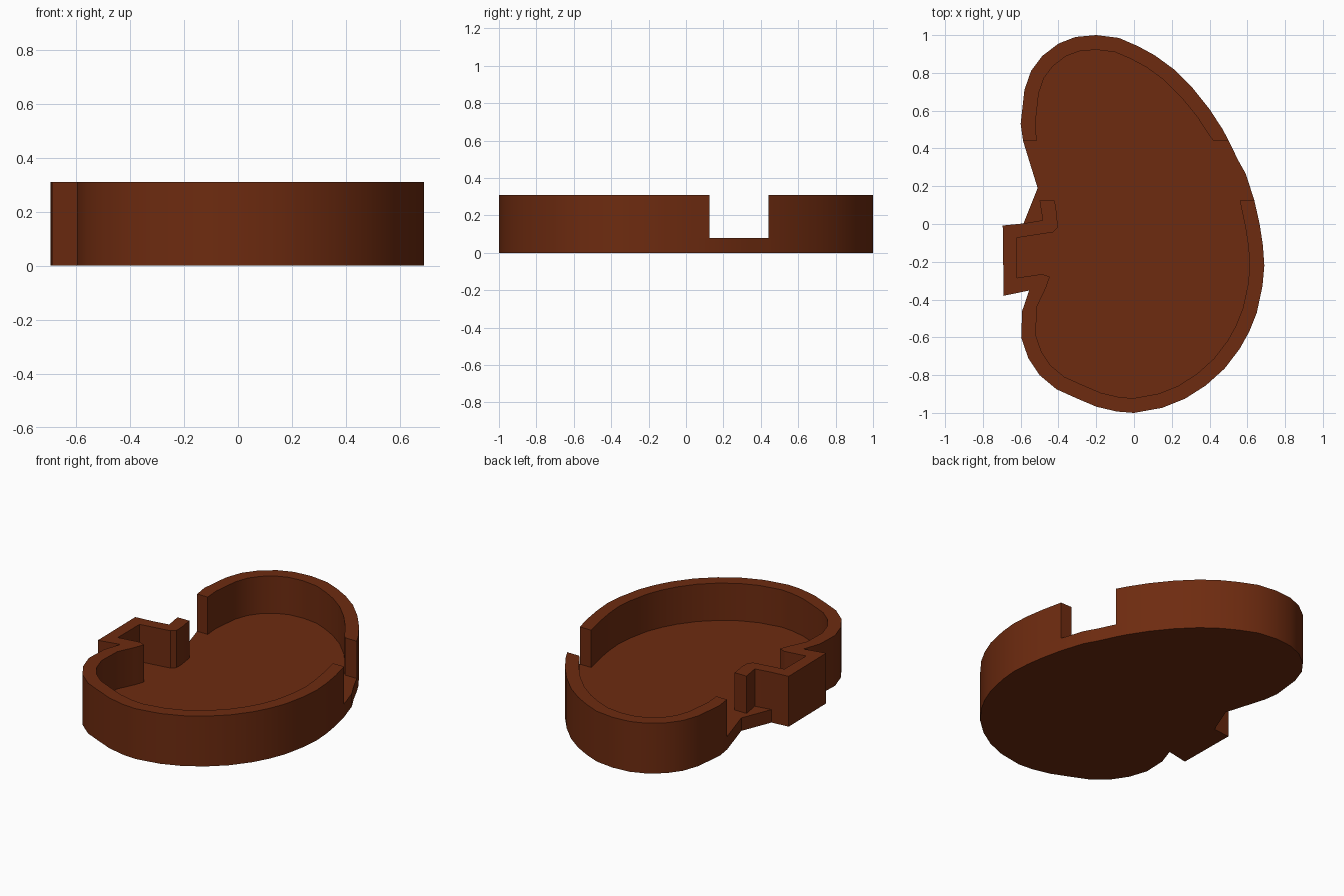
import bpy, bmesh, math
from mathutils import Vector

if "Cube" in bpy.data.objects:
    bpy.data.objects.remove(bpy.data.objects["Cube"])

FLOOR, TOP, WALL = 0.08, 0.31, 0.077

mat = bpy.data.materials.new("brown")
mat.diffuse_color = (0.155, 0.024, 0.005, 1)
mat.use_nodes = True
mat.node_tree.nodes["Principled BSDF"].inputs["Base Color"].default_value = mat.diffuse_color


def prism(name, pts, z0, z1):
    bm = bmesh.new()
    base = bm.faces.new([bm.verts.new((x, y, z0)) for x, y in pts])
    top = bmesh.ops.extrude_face_region(bm, geom=[base])["geom"]
    bmesh.ops.translate(bm, vec=(0, 0, z1 - z0),
                        verts=[v for v in top if isinstance(v, bmesh.types.BMVert)])
    bmesh.ops.recalc_face_normals(bm, faces=bm.faces)
    me = bpy.data.meshes.new(name)
    bm.to_mesh(me)
    bm.free()
    me.materials.append(mat)
    ob = bpy.data.objects.new(name, me)
    bpy.context.collection.objects.link(ob)
    bpy.ops.object.select_all(action='DESELECT')
    ob.select_set(True)
    bpy.context.view_layer.objects.active = ob
    bpy.ops.object.shade_smooth_by_angle(angle=math.radians(25))
    return ob


def inset(path, first=None, last=None):
    """Offset a clockwise path inward; end points may be given so cuts stay square."""
    p = [Vector(q) for q in path]
    out = []
    for i, q in enumerate(p):
        a = (q - p[i - 1]).normalized() if i else (p[1] - q).normalized()
        b = (p[i + 1] - q).normalized() if i < len(p) - 1 else a
        na, nb = Vector((a.y, -a.x)), Vector((b.y, -b.x))
        m = (na + nb).normalized()
        out.append(tuple(q + m * WALL / max(m.dot(na), 0.5)))
    if first:
        out[0] = first
    if last:
        out[-1] = last
    return out


# Outer outline, clockwise: upper lobe, right gap, lower lobe, side pocket, left gap
upper = [(-0.587, 0.44), (-0.6, 0.53), (-0.58, 0.71), (-0.545, 0.81), (-0.485, 0.89),
         (-0.4, 0.955), (-0.31, 0.99), (-0.2, 1.0), (-0.08, 0.985), (0.02, 0.942),
         (0.11, 0.893), (0.21, 0.82), (0.31, 0.72), (0.4, 0.608), (0.47, 0.5), (0.502, 0.44)]
right_gap = [(0.55, 0.34), (0.592, 0.265)]
lower = [(0.637, 0.125), (0.665, 0.0), (0.682, -0.11), (0.69, -0.22), (0.68, -0.33),
         (0.65, -0.47), (0.61, -0.57), (0.56, -0.66), (0.48, -0.765), (0.38, -0.855),
         (0.27, -0.925), (0.15, -0.973), (0.0, -1.0), (-0.09, -0.993), (-0.2, -0.967),
         (-0.31, -0.92), (-0.41, -0.875), (-0.5, -0.8), (-0.56, -0.71), (-0.597, -0.6),
         (-0.592, -0.46)]
pocket = [(-0.555, -0.352), (-0.69, -0.38), (-0.695, -0.008), (-0.585, 0.003)]
left_gap = [(-0.51, 0.19), (-0.575, 0.4)]

# Floor plate
prism("floor", upper + right_gap + lower + pocket + left_gap, 0, FLOOR)

# Upper wall
inner = inset(upper, (-0.515, 0.44), (0.422, 0.44))
prism("upper_wall", upper + inner[::-1], FLOOR, TOP)

# Lower wall, with the side pocket and its inward hook
outer = lower + pocket + [(-0.483, 0.02), (-0.5, 0.125)]
inner = inset(lower, (0.56, 0.125), (-0.515, -0.44)) + [
    (-0.465, -0.335), (-0.446, -0.28), (-0.485, -0.265), (-0.62, -0.285), (-0.62, -0.073),
    (-0.43, -0.044), (-0.405, -0.02), (-0.407, 0.04), (-0.42, 0.125)]
prism("lower_wall", outer + inner[::-1], FLOOR, TOP)
